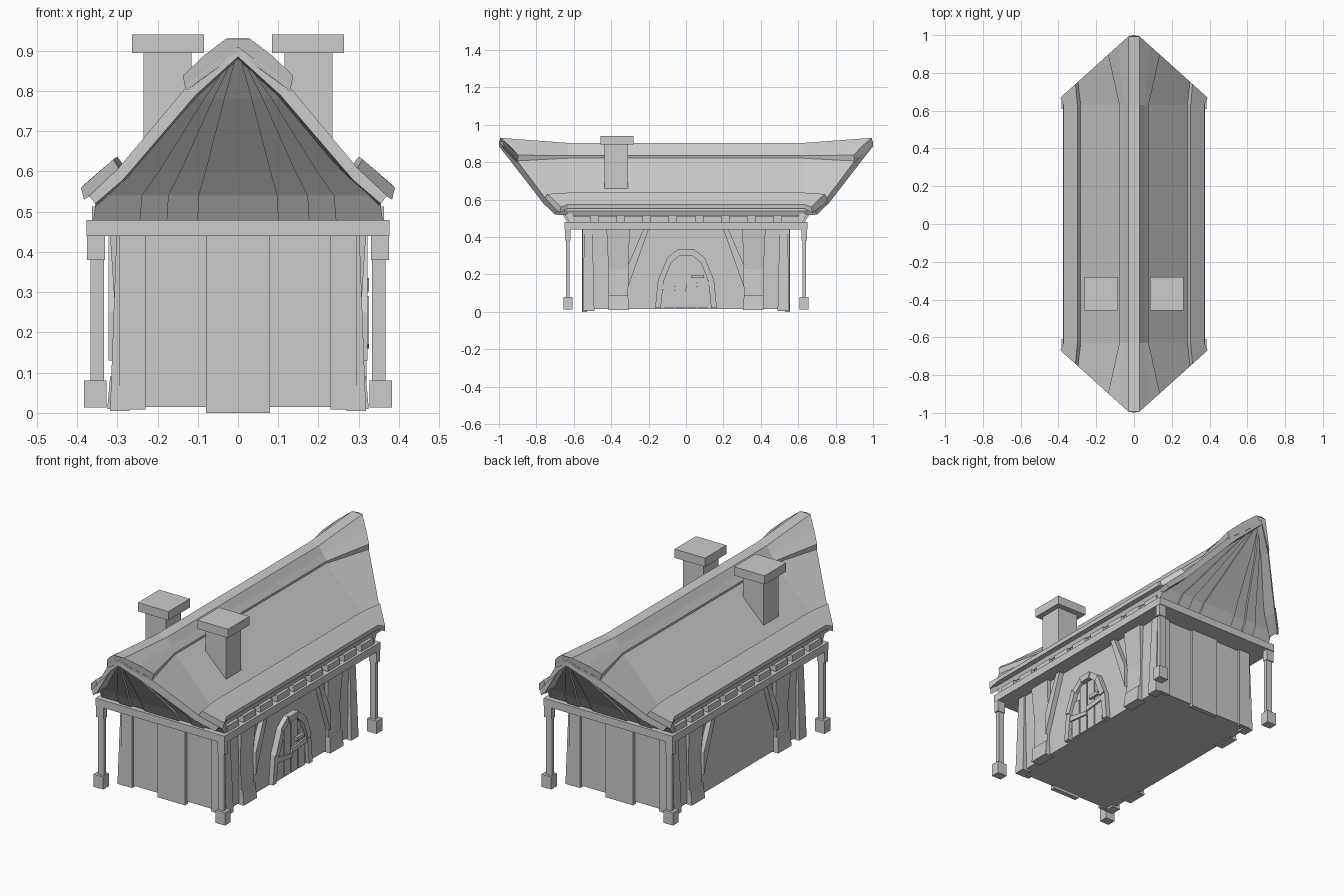
import bpy, bmesh

if "Cube" in bpy.data.objects:
    bpy.data.objects.remove(bpy.data.objects["Cube"])


def loft(name, rings):
    """Skin closed rings of points and cap both ends."""
    bm = bmesh.new()
    vs = [[bm.verts.new(p) for p in r] for r in rings]
    n = len(rings[0])
    for a, b in zip(vs, vs[1:]):
        for i in range(n):
            j = (i + 1) % n
            bm.faces.new((a[i], a[j], b[j], b[i]))
    bm.faces.new(vs[0])
    bm.faces.new(vs[-1])
    bmesh.ops.recalc_face_normals(bm, faces=bm.faces)
    me = bpy.data.meshes.new(name)
    bm.to_mesh(me)
    bm.free()
    ob = bpy.data.objects.new(name, me)
    bpy.context.collection.objects.link(ob)
    return ob


def box(name, x, y, z):
    return loft(name, [[(x[0], y[0], k), (x[1], y[0], k), (x[1], y[1], k), (x[0], y[1], k)] for k in z])


def side_prism(name, outline, x0, x1):
    """Outline in (y, z), extruded along x."""
    return loft(name, [[(x, y, z) for y, z in outline] for x in (x0, x1)])


def full(half):
    return half + [(-x, z) for x, z in reversed(half) if x > 0]


def roof_layer(name, mid, end):
    """Straight middle with flared, raked ends."""
    def tip(x):
        return min(1.0, 1.02 - 0.9 * abs(x))
    loft(name, [[(x, -tip(x), z) for x, z in end],
                [(x, -0.63, z) for x, z in mid],
                [(x, 0.63, z) for x, z in mid],
                [(x, tip(x), z) for x, z in end]])


# Roof: main thatch slope, ridge cap, eave strips
roof_layer("roof_slopes",
           full([(0, .885), (.07, .825), (.285, .61), (.36, .54), (.35, .515), (.265, .59), (.06, .79), (0, .84)]),
           full([(0, .91), (.12, .82), (.30, .605), (.37, .54), (.355, .52), (.285, .58), (.105, .79), (0, .885)]))
roof_layer("ridge_cap",
           full([(0, .903), (.03, .903), (.055, .865), (.078, .835), (.072, .815), (0, .86)]),
           full([(0, .93), (.03, .93), (.085, .888), (.137, .838), (.13, .80), (0, .895)]))
for s, side in ((1, "right"), (-1, "left")):
    roof_layer("eave_strip_" + side,
               [(s * x, z) for x, z in [(.28, .61), (.30, .637), (.374, .575), (.372, .553), (.29, .595)]],
               [(s * x, z) for x, z in [(.285, .59), (.31, .63), (.39, .56), (.383, .53), (.295, .585)]])

# Gable: fan of planks leaning outward under the roof ends
levels = [(.475, .62, .36), (.54, .66, .352), (.60, .71, .29), (.78, .87, .125), (.885, .955, .02)]
edges = [-1, -.68, -.49, -.28, .28, .49, .68, 1]
for s in (-1, 1):
    for i, (a, b) in enumerate(zip(edges, edges[1:])):
        d = .012 if i % 2 else 0
        rings = []
        for z, y, w in levels:
            yo, yi = s * (y + d), s * (y - .04)
            rings.append([(a * w, yi, z), (b * w, yi, z), (b * w, yo, z), (a * w, yo, z)])
        loft("gable_plank", rings)

# Chimneys
for s in (-1, 1):
    box("chimney_shaft", sorted((s * .115, s * .235)), (-.435, -.31), (.62, .90))
    box("chimney_cap", sorted((s * .085, s * .263)), (-.458, -.28), (.894, .94))

# Body, top plate and joist ends
box("walls", (-.295, .295), (-.54, .54), (.015, .45))
box("top_plate", (-.376, .376), (-.65, .65), (.44, .48))
box("attic_core", (-.33, .33), (-.60, .60), (.475, .53))
for s in (-1, 1):
    for i in range(9):
        y = -.56 + i * .14
        box("joist_end", sorted((s * .30, s * .363)), (y - .05, y + .05), (.475, .513))

# Corner porch posts
for sx in (-1, 1):
    for sy in (-1, 1):
        def at(c, h, s):
            return (s * c - h, s * c + h)
        yc = .632
        box("porch_post", at(.35, .017, sx), at(yc, .010, sy), (.07, .44))
        box("post_base", at(.355, .028, sx), at(yc, .024, sy), (.013, .08))
        box("post_head", at(.353, .022, sx), at(yc, .014, sy), (.38, .44))

# End wall boards
for s in (-1, 1):
    box("end_board", (-.08, .08), sorted((s * .53, s * .555)), (0, .44))
    for sx in (-1, 1):
        box("end_corner_board", sorted((sx * .23, sx * .295)), sorted((s * .53, s * .553)), (.008, .44))

# Long wall timbers: battered corner posts, buttresses, blocks, braces
for sx in (-1, 1):
    for sy in (-1, 1):
        def ring(x1, y0, y1, z):
            return [(sx * .27, sy * y0, z), (sx * x1, sy * y0, z), (sx * x1, sy * y1, z), (sx * .27, sy * y1, z)]
        loft("corner_post", [ring(.318, .49, .55, .005), ring(.302, .50, .545, .44)])
        loft("buttress", [ring(.312, .31, .415, .012), ring(.304, .31, .415, .23), ring(.318, .30, .425, .44)])
        loft("buttress_block", [ring(.325, .305, .415, .01), ring(.318, .31, .415, .09)])
        brace = [(.31, .25), (.31, .13), (.20, .44), (.228, .44)]
        side_prism("brace", [(sy * y, z) for y, z in brace], sx * .28, sx * .322)

# Door on the right wall: arch stones, planks, hinges, latch
outer = [(-.165, .02), (-.15, .17), (-.10, .29), (-.04, .335), (.04, .335), (.10, .29), (.15, .17), (.165, .02)]
inner = [(-.135, .02), (-.12, .16), (-.08, .262), (-.03, .302), (.03, .302), (.08, .262), (.12, .16), (.135, .02)]
for i in range(7):
    side_prism("door_arch_stone", [outer[i], outer[i + 1], inner[i + 1], inner[i]], .28, .326 if i % 2 else .32)
side_prism("door_panel", inner, .28, .302)
for y, top in ((-.09, .22), (-.03, .295), (.03, .295), (.09, .22)):
    box("door_plank", (.29, .309), (y - .026, y + .026), (.02, top))
side_prism("door_hinge_left", [(-.13, .15), (-.13, .12), (0, .105), (0, .125)], .30, .317)
side_prism("door_hinge_right", [(0, .15), (0, .125), (.135, .14), (.135, .17)], .30, .317)
box("door_latch", (.30, .322), (.03, .095), (.18, .198))
